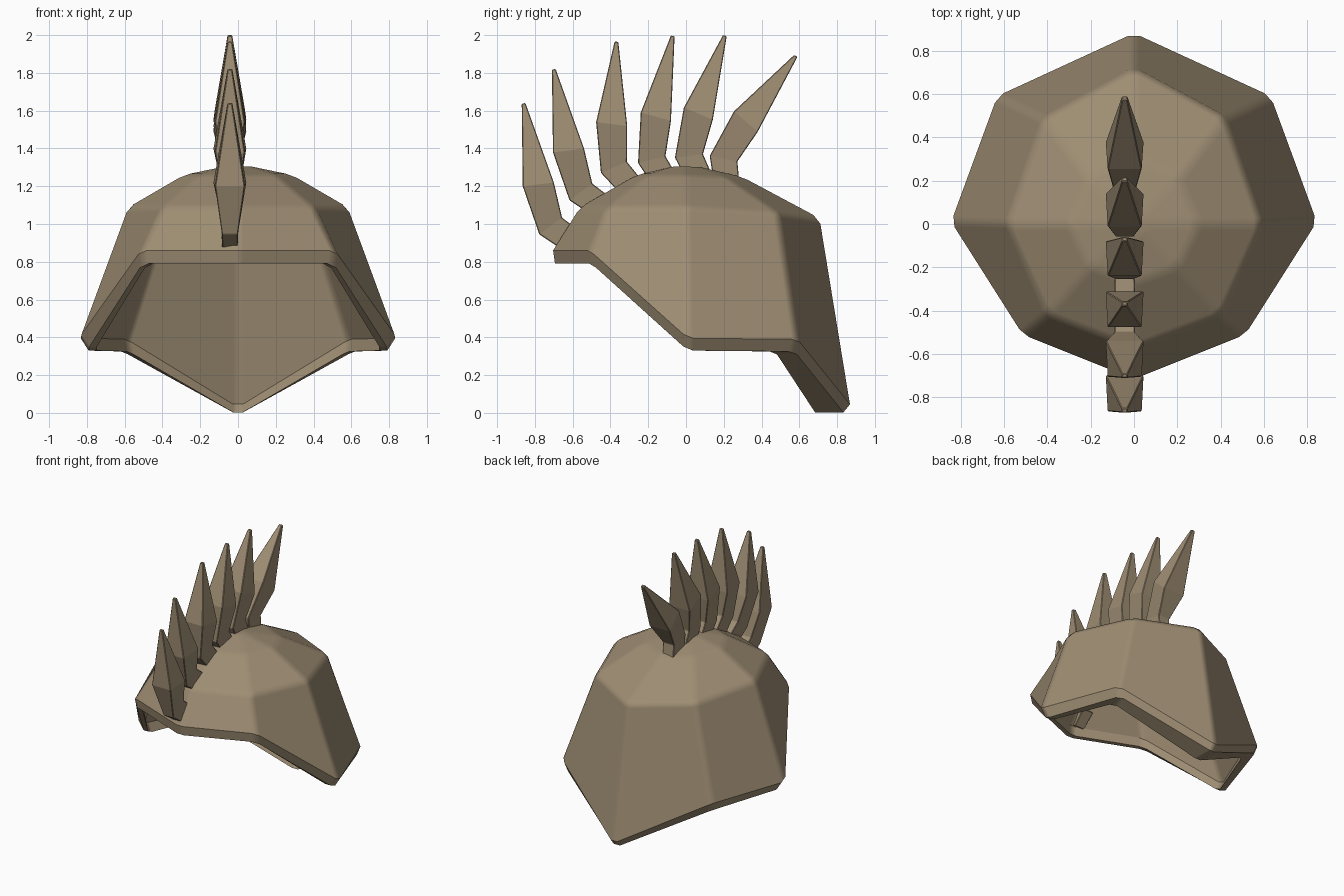
import bpy, bmesh, math
from mathutils import Matrix, Vector

cube = bpy.data.objects.get("Cube")
if cube:
    bpy.data.objects.remove(cube)

# Single worn-leather brown
brown = bpy.data.materials.new("dull_brown")
brown.use_nodes = True
colour = (0.34, 0.265, 0.17, 1)
brown.diffuse_color = colour
brown.node_tree.nodes["Principled BSDF"].inputs["Base Color"].default_value = colour


def finish(name, bm):
    """Turn a bmesh into a coloured object in the scene."""
    bmesh.ops.recalc_face_normals(bm, faces=bm.faces)
    mesh = bpy.data.meshes.new(name)
    bm.to_mesh(mesh)
    bm.free()
    mesh.materials.append(brown)
    obj = bpy.data.objects.new(name, mesh)
    bpy.context.collection.objects.link(obj)
    return obj


def bridge(bm, lower, upper):
    """Join two closed rings with quads."""
    n = len(lower)
    for i in range(n):
        j = (i + 1) % n
        bm.faces.new((lower[i], lower[j], upper[j], upper[i]))


def bevel(obj, width, limit):
    mod = obj.modifiers.new("soft_edges", "BEVEL")
    mod.width = width
    mod.segments = 1
    mod.limit_method = limit
    return mod


def hollow(half, sides, rear, drop):
    """Inner copy of a half ring, thicker at the rear."""
    return [(x * sides, y * (rear if y > 0 else sides), z - drop) for x, y, z in half]


# Helmet shell: half rings from back to front, mirrored across x
under = [(0, .845, -.012), (.61, .575, .325), (.8, .01, .33), (.505, -.5, .79), (0, -.705, .79)]
rim = [(0, .88, .03), (.63, .59, .39), (.843, .01, .395), (.513, -.51, .86), (0, -.715, .86)]
shoulder = [(0, .72, 1.03), (.42, .49, 1.06), (.59, 0, 1.09), (.4, -.42, 1.09), (0, -.57, 1.09)]
crown = [(0, .31, 1.25), (.21, .21, 1.25), (.3, 0, 1.26), (.2, -.2, 1.26), (0, -.27, 1.26)]

# Order runs from the inner crown, down round the rim, up to the outer crown
profile = [
    hollow(crown, .92, .9, .065), hollow(shoulder, .92, .85, .04),
    hollow(rim, .935, .835, 0), hollow(under, .95, .82, 0),
    under, rim, shoulder, crown,
]
bm = bmesh.new()
rings = []
for half in profile:
    whole = half + [(-x, y, z) for x, y, z in half[-2:0:-1]]
    rings.append([bm.verts.new(p) for p in whole])
for lower, upper in zip(rings, rings[1:]):
    bridge(bm, lower, upper)
for top, height in ((rings[0], 1.245), (rings[-1], 1.322)):
    apex = bm.verts.new((0, 0, height))
    for i in range(len(top)):
        bm.faces.new((top[i], top[(i + 1) % len(top)], apex))

# Rim edges stay crisp; ridges of the dome are softened
weight = bm.edges.layers.float.new("bevel_weight_edge")
rim_loops = [set(ring) for ring in rings[2:6]]
for edge in bm.edges:
    on_rim = any(set(edge.verts) <= loop for loop in rim_loops)
    edge.smooth = not on_rim
    edge[weight] = 0 if on_rim else 1
for face in bm.faces:
    face.smooth = True
shell = finish("helmet_shell", bm)
bevel(shell, 0.03, "WEIGHT").harden_normals = True


# Crest spike section: (half width, front (across, along), back (across, along))
spike_rings = [
    (.045, (.045, -.15), (.16, -.08)),
    (.047, (-.07, -.03), (.067, .03)),
    (.087, (-.1, .237), (.065, .22)),
    (.013, (-.01, .665), (.01, .665)),
]


def make_spike(name, y, z, lean):
    bm = bmesh.new()
    loops = []
    for w, (fy, fz), (by, bz) in spike_rings:
        f = w * .9  # the front is slightly narrower than the back
        corners = ((-f, fy, fz), (f, fy, fz), (w, by, bz), (-w, by, bz))
        loops.append([bm.verts.new(c) for c in corners])
    for lower, upper in zip(loops, loops[1:]):
        bridge(bm, lower, upper)
    bm.faces.new(loops[0])
    bm.faces.new(loops[-1])
    # Positive lean tips the spike towards the back
    place = Matrix.Translation(Vector((-.043, y, z))) @ Matrix.Rotation(math.radians(-lean), 4, "X")
    bm.transform(place)
    bevel(finish(name, bm), 0.004, "ANGLE")


# Crest from brow to back
crest = [(-.715, .99, -12.6), (-.555, 1.17, -12.6), (-.38, 1.3, 1),
         (-.18, 1.34, 9.5), (.017, 1.36, 16.5), (.2, 1.345, 35)]
for i, (y, z, lean) in enumerate(crest, 1):
    make_spike(f"crest_spike_{i}", y, z, lean)
